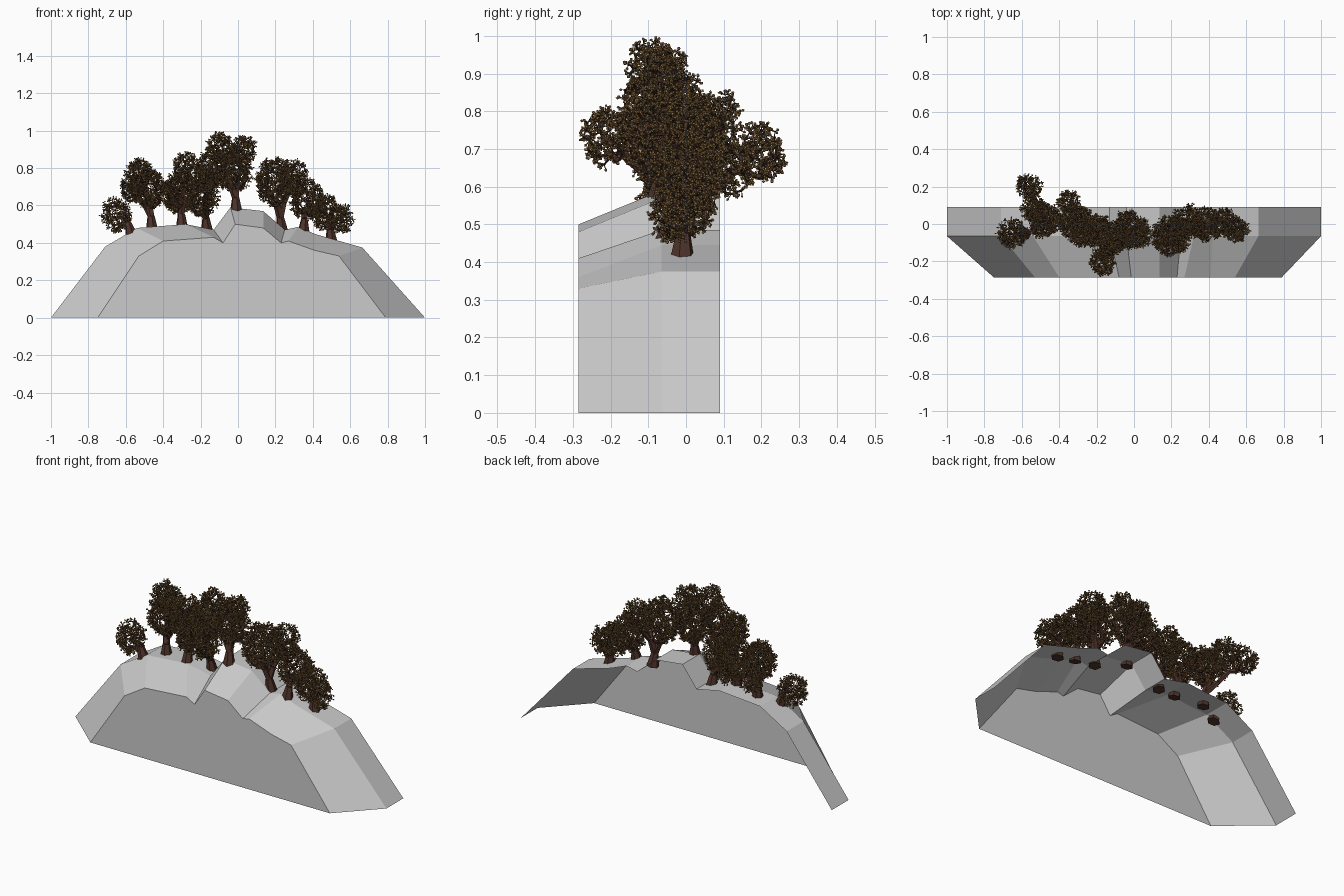
import bpy, math, random
from mathutils import Vector

if "Cube" in bpy.data.objects:
    bpy.data.objects.remove(bpy.data.objects["Cube"])

random.seed(7)


def material(name, r, g, b):
    m = bpy.data.materials.new(name)
    m.diffuse_color = (r, g, b, 1)
    m.use_nodes = True
    m.node_tree.nodes["Principled BSDF"].inputs["Base Color"].default_value = m.diffuse_color
    return m


def add_mesh(name, verts, faces, mat=None):
    me = bpy.data.meshes.new(name)
    me.from_pydata(verts, [], faces)
    me.update()
    ob = bpy.data.objects.new(name, me)
    bpy.context.collection.objects.link(ob)
    if mat:
        me.materials.append(mat)
    return ob


bark = material("bark", .075, .032, .022)
twig_mat = material("twig", .045, .024, .016)
bud_mat = material("bud", .27, .155, .055)

# Hillside: front wall outline and ridge outline, open at the back and below
front = [(-.75, 0), (-.53, .33), (-.4, .41), (-.13, .43), (-.08, .4), (-.015, .5),
         (.135, .48), (.23, .4), (.27, .41), (.41, .36), (.54, .33), (.79, 0)]
ridge = [(-1, 0), (-.71, .38), (-.54, .48), (-.28, .5), (-.13, .47), (-.04, .59),
         (.135, .57), (.25, .47), (.32, .485), (.42, .445), (.665, .375), (1, 0)]
n = len(front)
verts = [(x, -.285, z) for x, z in front]
verts += [(x, y, z) for y in (-.065, .09) for x, z in ridge]
faces = [tuple(range(n - 1, -1, -1))]
for r in (0, n):
    faces += [(r + i, r + i + 1, r + n + i + 1, r + n + i) for i in range(n - 1)]
add_mesh("hillside", verts, faces)


def ground(x):
    """Height of the ridge at x."""
    for (x0, z0), (x1, z1) in zip(ridge, ridge[1:]):
        if x0 <= x <= x1:
            return z0 + (z1 - z0) * (x - x0) / (x1 - x0)


def tube(buf, a, b, ra, rb, sides, cap=False):
    """Tapered tube appended to a (verts, faces) buffer."""
    vs, fs = buf
    d = (b - a).normalized()
    u = d.orthogonal().normalized()
    v = d.cross(u)
    s = len(vs)
    for p, r in ((a, ra), (b, rb)):
        for k in range(sides):
            t = math.tau * k / sides
            vs.append(p + (u * math.cos(t) + v * math.sin(t)) * r)
    for k in range(sides):
        j = (k + 1) % sides
        fs.append((s + k, s + j, s + sides + j, s + sides + k))
    if cap:
        fs.append(tuple(s + k for k in reversed(range(sides))))


def bud(buf, c, d, r):
    """Small octahedral bud at the end of a twig."""
    vs, fs = buf
    u = d.orthogonal().normalized()
    v = d.cross(u)
    s = len(vs)
    vs += [c + u * r, c + v * r, c - u * r, c - v * r, c + d * r, c - d * r]
    for k in range(4):
        j = (k + 1) % 4
        fs += [(s + k, s + j, s + 4), (s + j, s + k, s + 5)]


def random_in_ball():
    while True:
        p = Vector([random.uniform(-1, 1) for _ in range(3)])
        if .05 < p.length < 1:
            return p


def tree(name, x, y, clumps):
    """Branches grow from the base through rounded crown clumps."""
    base = Vector((x, y, ground(x)))
    main = Vector(clumps[0][:3])
    fork = base + Vector(((main.x - x) * .25, (main.y - y) * .25, .055))
    pts, par, samples = [base, fork], [-1, 0], []
    for cx, cy, cz, r in clumps:
        c = Vector((cx, cy, cz))
        # Main limb to the middle of the clump
        for step in range(1, 4):
            par.append(1 if step == 1 else len(pts) - 1)
            pts.append(fork.lerp(c, step / 3) + random_in_ball() * .012)
        # Points that the small branches reach for
        for _ in range(int(40 + 300000 * r ** 3)):
            p = random_in_ball()
            p *= r * p.length ** -.35
            p.z *= 1.2
            samples.append(c + p)
    start = len(pts)
    for p in sorted(samples, key=lambda q: (q - fork).length):
        par.append(min(range(1, len(pts)), key=lambda k: (pts[k] - p).length_squared))
        pts.append(p)
    # Branch thickness follows the number of twigs carried
    load = [1] * len(pts)
    for i in range(len(pts) - 1, 0, -1):
        load[par[i]] += load[i]
    rad = [min(.02, .0011 * math.sqrt(w)) for w in load]
    wood, twigs, buds = ([], []), ([], []), ([], [])
    tube(wood, base - Vector((0, 0, .02)), fork, .034, rad[1], 6, True)
    for i in range(2, len(pts)):
        a, b = pts[par[i]], pts[i]
        thick = load[i] > 12
        ra = min(rad[par[i]], rad[i] * 1.4)
        tube(wood if thick else twigs, a, b, ra, rad[i], 5 if thick else 3)
        if i < start:
            continue
        out = (b - a).normalized()
        for _ in range(4):
            d = (random_in_ball().normalized() + out * .6).normalized()
            tip = b + d * random.uniform(.009, .017)
            tube(twigs, b, tip, .0016, .0012, 3)
            bud(buds, tip, d, random.uniform(.0045, .006))
    add_mesh(name + "_trunk", *wood, bark)
    add_mesh(name + "_twigs", *twigs, twig_mat)
    add_mesh(name + "_buds", *buds, bud_mat)


# Trees: base x and y, then crown clumps (centre and radius)
tree("far_left_tree", -.57, -.05, [(-.65, -.05, .55, .075)])
tree("left_tree", -.46, 0, [(-.48, .02, .69, .09), (-.56, .2, .69, .065), (-.53, .08, .77, .07)])
tree("mid_left_tree", -.3, -.04, [(-.31, .01, .67, .095), (-.35, .12, .65, .06), (-.28, -.05, .8, .07)])
tree("low_tree", -.165, 0, [(-.19, -.04, .65, .09), (-.17, -.21, .73, .065), (-.14, -.09, .8, .085)])
tree("summit_tree", -.01, -.07, [(-.02, -.03, .79, .1), (-.1, -.09, .91, .065), (.03, -.06, .9, .065)])
tree("mid_right_tree", .235, -.03, [(.2, -.06, .73, .105), (.29, .02, .75, .08)])
tree("right_tree", .35, -.05, [(.37, 0, .63, .09)])
tree("far_right_tree", .5, -.01, [(.47, 0, .56, .08), (.55, -.03, .53, .065)])
